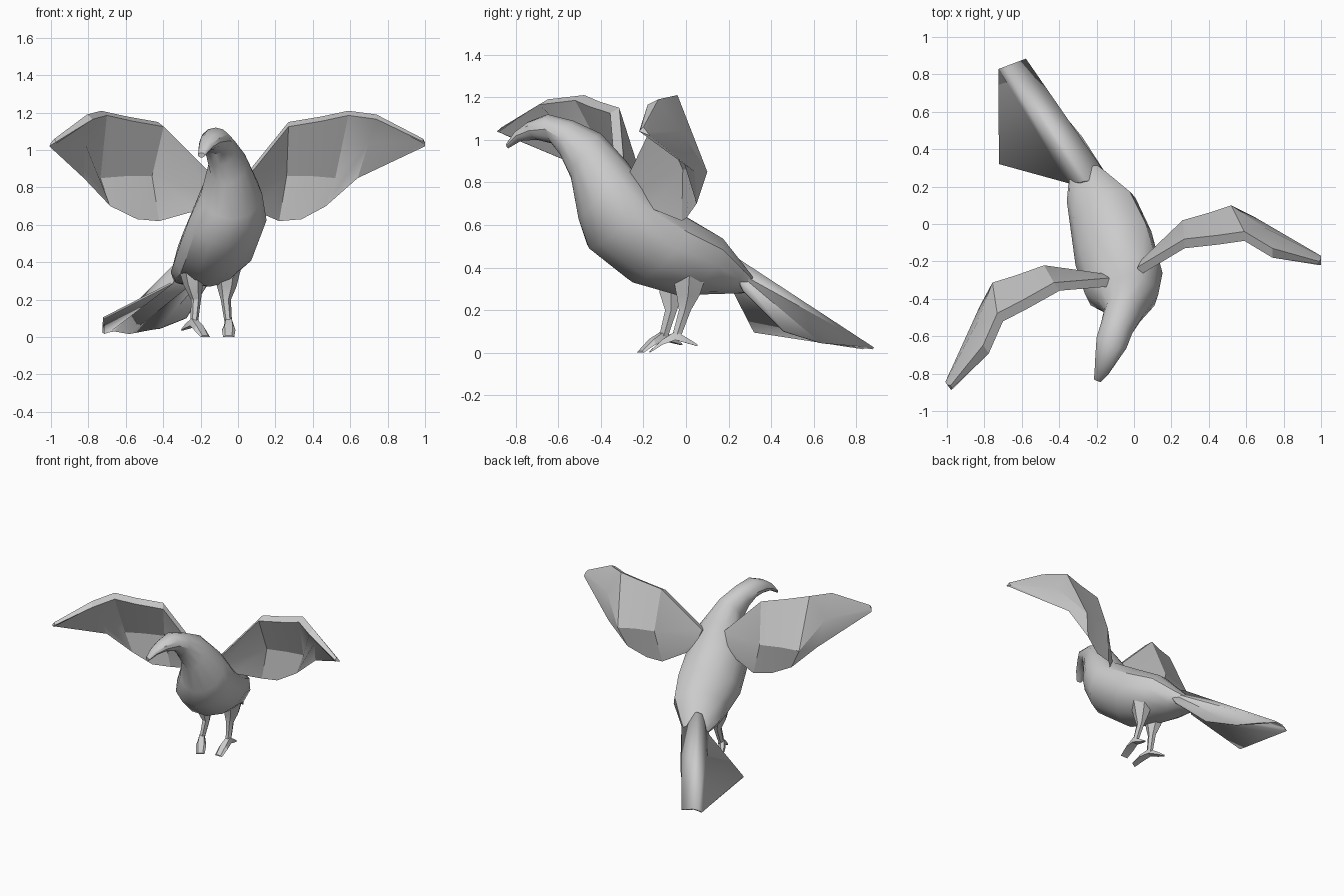
import bpy, bmesh
from math import sin, cos, pi, radians
from mathutils import Vector as V, Matrix

if "Cube" in bpy.data.objects:
    bpy.data.objects.remove(bpy.data.objects["Cube"])


def make(name, verts, faces, angle=30):
    """Mesh object with consistent normals and angle-limited smoothing."""
    me = bpy.data.meshes.new(name)
    me.from_pydata([tuple(v) for v in verts], [], faces)
    bm = bmesh.new()
    bm.from_mesh(me)
    bmesh.ops.recalc_face_normals(bm, faces=bm.faces)
    bm.to_mesh(me)
    bm.free()
    ob = bpy.data.objects.new(name, me)
    bpy.context.collection.objects.link(ob)
    bpy.ops.object.select_all(action='DESELECT')
    ob.select_set(True)
    bpy.context.view_layer.objects.active = ob
    bpy.ops.object.shade_smooth_by_angle(angle=radians(angle))
    return ob


def loft(name, rings, angle=30):
    """Skin a list of equal-sized rings and cap both ends."""
    n = len(rings[0])
    verts = [p for r in rings for p in r]
    faces = [(i * n + j, i * n + (j + 1) % n, (i + 1) * n + (j + 1) % n, (i + 1) * n + j)
             for i in range(len(rings) - 1) for j in range(n)]
    faces += [tuple(range(n)), tuple(range(len(verts) - n, len(verts)))]
    return make(name, verts, faces, angle)


def ring(top, bottom, half_width, yaw, n):
    """Oval between a top and a bottom point; yaw turns its width axis."""
    t, b = V(top), V(bottom)
    side = V((cos(radians(yaw)), sin(radians(yaw)), 0)) * half_width
    return [(t + b) / 2 + (t - b) / 2 * cos(2 * pi * k / n) + side * sin(2 * pi * k / n)
            for k in range(n)]


# Body from beak tip to rump: top point, bottom point, half width, yaw
body = [
    ((-.195, -.84, .985), (-.195, -.835, .96), .02, -20),
    ((-.175, -.80, 1.04), (-.17, -.775, .995), .04, -20),
    ((-.15, -.74, 1.085), (-.15, -.70, 1.00), .06, -20),
    ((-.12, -.65, 1.12), (-.12, -.62, .98), .085, -20),
    ((-.085, -.53, 1.09), (-.10, -.58, .92), .088, -20),
    ((-.05, -.40, 1.03), (-.06, -.54, .82), .105, -12),
    ((-.04, -.28, .90), (-.03, -.505, .63), .165, 5),
    ((-.06, -.18, .76), (-.05, -.455, .49), .215, 15),
    ((-.12, -.01, .645), (-.10, -.25, .33), .222, 24),
    ((-.18, .14, .555), (-.15, -.04, .27), .195, 28),
    ((-.25, .25, .42), (-.23, .12, .275), .135, 28),
    ((-.29, .32, .33), (-.28, .29, .28), .07, 30),
]
loft("body", [ring(*r, 12) for r in body], 35)

# Wing stations: leading edge, middle and trailing edge
stations = [
    ((.02, -.23, .84), (.04, -.19, .76), (.08, -.17, .68)),
    ((.27, -.08, 1.15), (.26, .02, .86), (.22, -.02, .62)),
    ((.45, -.06, 1.18), (.40, .06, .86), (.34, .00, .63)),
    ((.59, -.04, 1.21), (.52, .10, .85), (.47, .05, .70)),
    ((.74, -.13, 1.19), (.70, -.02, 1.04), (.64, .04, .85)),
    ((.99, -.20, 1.06), (1.0, -.185, 1.04), (1.0, -.17, 1.02)),
]
wing = []
for i, (lead, mid, trail) in enumerate(stations):
    tip = i == len(stations) - 1
    under = V((0, -.02, -.025)) if tip else V((0, -.05, -.025))
    wing.append([V(lead), V(mid), V(trail), V(mid) + V((0, -.035, 0)), V(lead) + under])
loft("right_wing", wing, 20)

# Left wing: mirrored at the shoulder and swung forward
swing = (Matrix.Translation((-.133, -.285, 0)) @ Matrix.Rotation(radians(35.5), 4, 'Z')
         @ Matrix.Diagonal((-1.07, 1.06, 1, 1)) @ Matrix.Translation((-.03, .22, 0)))
loft("left_wing", [[swing @ p for p in r] for r in wing], 20)

# Tail: tent-shaped feather fan with the left side spread wide
tail_pts = [(-.35, .22, .29), (-.72, .32, .10), (-.72, .83, .02), (-.69, .84, .03),
            (-.29, .22, .435), (-.58, .88, .02), (-.42, .63, .045), (-.28, .46, .10),
            (-.16, .27, .29), (-.13, .23, .38), (-.66, .85, .035), (-.26, .23, .445)]
tail = make("tail", tail_pts, [(0, 1, 2), (0, 2, 3, 4), (4, 3, 10, 11), (11, 10, 5, 9),
                               (9, 5, 6), (9, 6, 7, 8)], 10)
thick = tail.modifiers.new("thickness", 'SOLIDIFY')
thick.thickness = .012
thick.offset = 0


# Legs and feet
def leg(side, path, toe, heel):
    rings = [[V(p) + V((r * cos(a * pi / 3), r * 1.2 * sin(a * pi / 3), 0)) for a in range(6)]
             for p, r in path]
    loft(side + "_leg", rings)
    ankle, toe, heel = V(path[-1][0]), V(toe), V(heel)
    across = (toe - heel).cross(V((0, 0, 1))).normalized()
    # arched foot: centre, half width, thickness
    steps = [(toe, .03, .008), (toe.lerp(ankle, .5) + V((0, 0, .008)), .036, .025),
             (ankle, .026, .04), (ankle.lerp(heel, .55), .02, .025), (heel, .006, .008)]
    loft(side + "_foot", [[c + across * w, c - across * w,
                           c - across * w * .6 + V((0, 0, t)),
                           c + across * w * .6 + V((0, 0, t))] for c, w, t in steps], 20)


leg("left", [((-.25, -.05, .42), .085), ((-.24, -.07, .28), .052),
             ((-.225, -.07, .20), .027), ((-.235, -.11, .06), .019)],
    (-.175, -.215, 0), (-.30, -.02, .035))
leg("right", [((-.06, .02, .42), .09), ((-.06, .01, .27), .052),
              ((-.065, -.005, .20), .027), ((-.05, -.05, .06), .019)],
    (-.05, -.17, 0), (-.055, .055, .03))
